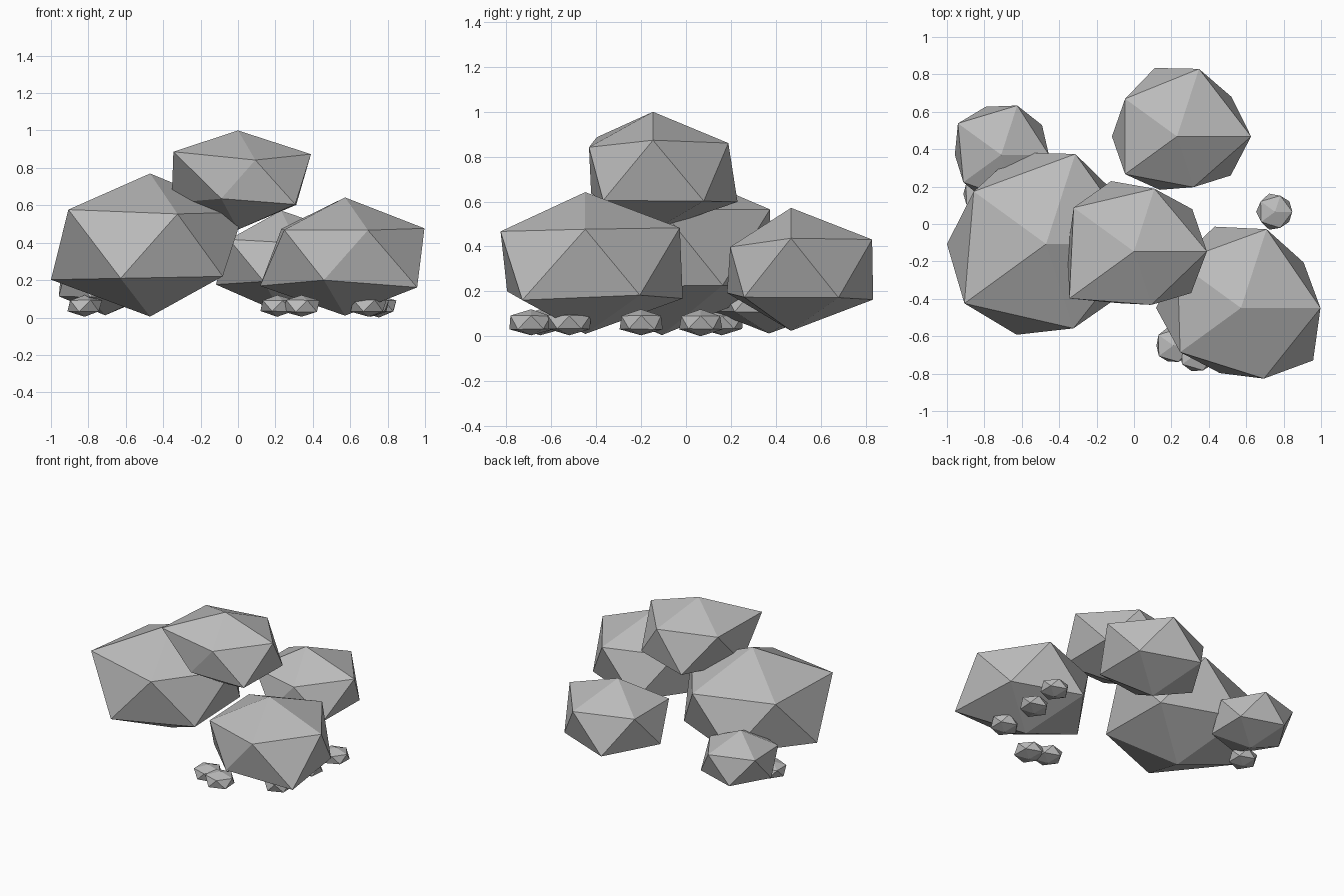
import bpy, bmesh, math, random

if "Cube" in bpy.data.objects:
    bpy.data.objects.remove(bpy.data.objects["Cube"])

random.seed(4)

stone = bpy.data.materials.new("grey stone")
stone.diffuse_color = (0.5, 0.5, 0.5, 1)
stone.use_nodes = True
stone.node_tree.nodes["Principled BSDF"].inputs["Base Color"].default_value = stone.diffuse_color

RING_SLOPE = 0.35  # ring height per unit of ring radius: gives the flattened form


def rock(name, centre, top, bottom, upper, lower, slope=RING_SLOPE):
    """Squashed icosahedron whose ring corners have individual radii.
    upper radii start at 0 degrees, lower radii at 36 degrees, in steps of 72."""
    cx, cy, cz = centre
    bm = bmesh.new()
    bmesh.ops.create_icosphere(bm, subdivisions=1, radius=1)
    for v in bm.verts:
        if abs(v.co.z) > 0.9:
            v.co = (0, 0, (top if v.co.z > 0 else bottom) - cz)
            continue
        up = v.co.z > 0
        offset = 0 if up else 36
        deg = math.degrees(math.atan2(v.co.y, v.co.x))
        i = round((deg - offset) / 72) % 5
        r = (upper if up else lower)[i]
        a = math.radians(offset + 72 * i)
        v.co = (r * math.cos(a), r * math.sin(a), slope * r * (1 if up else -1))
    mesh = bpy.data.meshes.new(name)
    bm.to_mesh(mesh)
    bm.free()
    mesh.materials.append(stone)
    obj = bpy.data.objects.new(name, mesh)
    obj.location = centre
    bpy.context.collection.objects.link(obj)


# Boulders
rock("large_left_boulder", (-0.47, -0.107, 0.388), 0.77, 0.005,
     (0.50, 0.506, 0.478, 0.54, 0.474), (0.46, 0.515, 0.53, 0.51, 0.48))
rock("front_right_boulder", (0.572, -0.449, 0.328), 0.642, 0.01,
     (0.425, 0.443, 0.42, 0.402, 0.397), (0.414, 0.457, 0.454, 0.366, 0.477))
rock("top_boulder", (0, -0.147, 0.737), 1.0, 0.47,
     (0.39, 0.353, 0.399, 0.427, 0.30), (0.385, 0.396, 0.355, 0.29, 0.378))
rock("back_boulder", (0.23, 0.468, 0.298), 0.572, 0.024,
     (0.396, 0.38, 0.343, 0.343, 0.285), (0.36, 0.385, 0.348, 0.30, 0.355))
rock("small_left_boulder", (-0.71, 0.37, 0.20), 0.40, 0.012,
     (0.255, 0.277, 0.286, 0.25, 0.26), (0.27, 0.27, 0.248, 0.26, 0.26))

# Pebbles scattered around the boulders
pebbles = [(0.754, 0.065), (0.71, -0.20), (0.70, -0.52),
           (0.34, -0.69), (0.21, -0.65), (-0.82, 0.16)]
for n, (x, y) in enumerate(pebbles):
    radii = [0.096 * random.uniform(0.93, 1.08) for _ in range(10)]
    rock(f"pebble_{n + 1}", (x, y, 0.062), 0.12, 0.004 if n else 0.0,
         radii[:5], radii[5:], 0.31)
